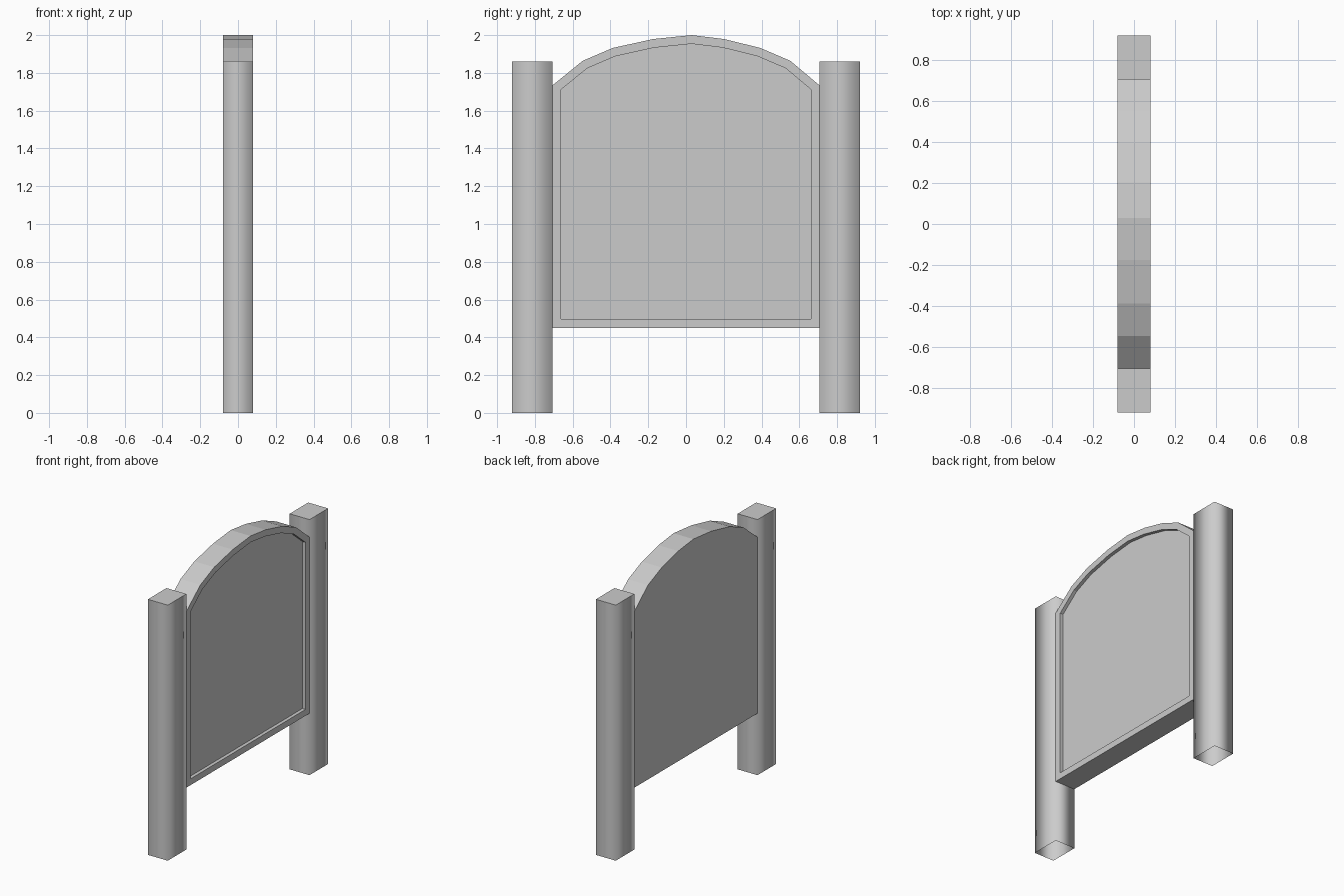
import bpy, bmesh

if "Cube" in bpy.data.objects:
    bpy.data.objects.remove(bpy.data.objects["Cube"])


def add_object(name, bm):
    bmesh.ops.recalc_face_normals(bm, faces=bm.faces)
    mesh = bpy.data.meshes.new(name)
    bm.to_mesh(mesh)
    bm.free()
    obj = bpy.data.objects.new(name, mesh)
    bpy.context.collection.objects.link(obj)
    return obj


HALF_X = 0.08          # half thickness of the sign
PANEL_Y = 0.708        # where the panel meets the posts
POST_Y = 0.922         # outer side of the posts
POST_TOP = 1.86


# Square posts: open underneath, sides smooth-shaded, crisp flat cap
def make_post(name, y0, y1):
    bm = bmesh.new()
    corners = [(-HALF_X, y0), (HALF_X, y0), (HALF_X, y1), (-HALF_X, y1)]
    low = [bm.verts.new((x, y, 0)) for x, y in corners]
    high = [bm.verts.new((x, y, POST_TOP)) for x, y in corners]
    for i in range(4):
        j = (i + 1) % 4
        bm.faces.new((low[i], low[j], high[j], high[i])).smooth = True
    cap = bm.faces.new(high)
    for edge in cap.edges:
        edge.smooth = False
    add_object(name, bm)


make_post("left_post", -POST_Y, -PANEL_Y)
make_post("right_post", PANEL_Y, POST_Y)

# Arched panel: profile in the y-z plane, extruded through the thickness
profile = [(-PANEL_Y, 0.45), (PANEL_Y, 0.45), (PANEL_Y, 1.733),
           (0.552, 1.864), (0.393, 1.932), (0.203, 1.979), (0.03, 2.0),
           (-0.175, 1.979), (-0.388, 1.932), (-0.547, 1.864), (-PANEL_Y, 1.733)]
bm = bmesh.new()
back = [bm.verts.new((-HALF_X, y, z)) for y, z in profile]
face = [bm.verts.new((HALF_X, y, z)) for y, z in profile]
bm.faces.new(back[::-1])
board = bm.faces.new(face)
for i in range(len(profile)):
    j = (i + 1) % len(profile)
    bm.faces.new((back[i], back[j], face[j], face[i]))
bm.normal_update()

# Recessed board on the +x side, framed by a narrow rim
bmesh.ops.inset_region(bm, faces=[board], thickness=0.046, use_even_offset=True)
board = bmesh.ops.extrude_discrete_faces(bm, faces=[board])["faces"][0]
bmesh.ops.translate(bm, verts=board.verts, vec=(-0.025, 0, 0))
add_object("arched_panel", bm)
